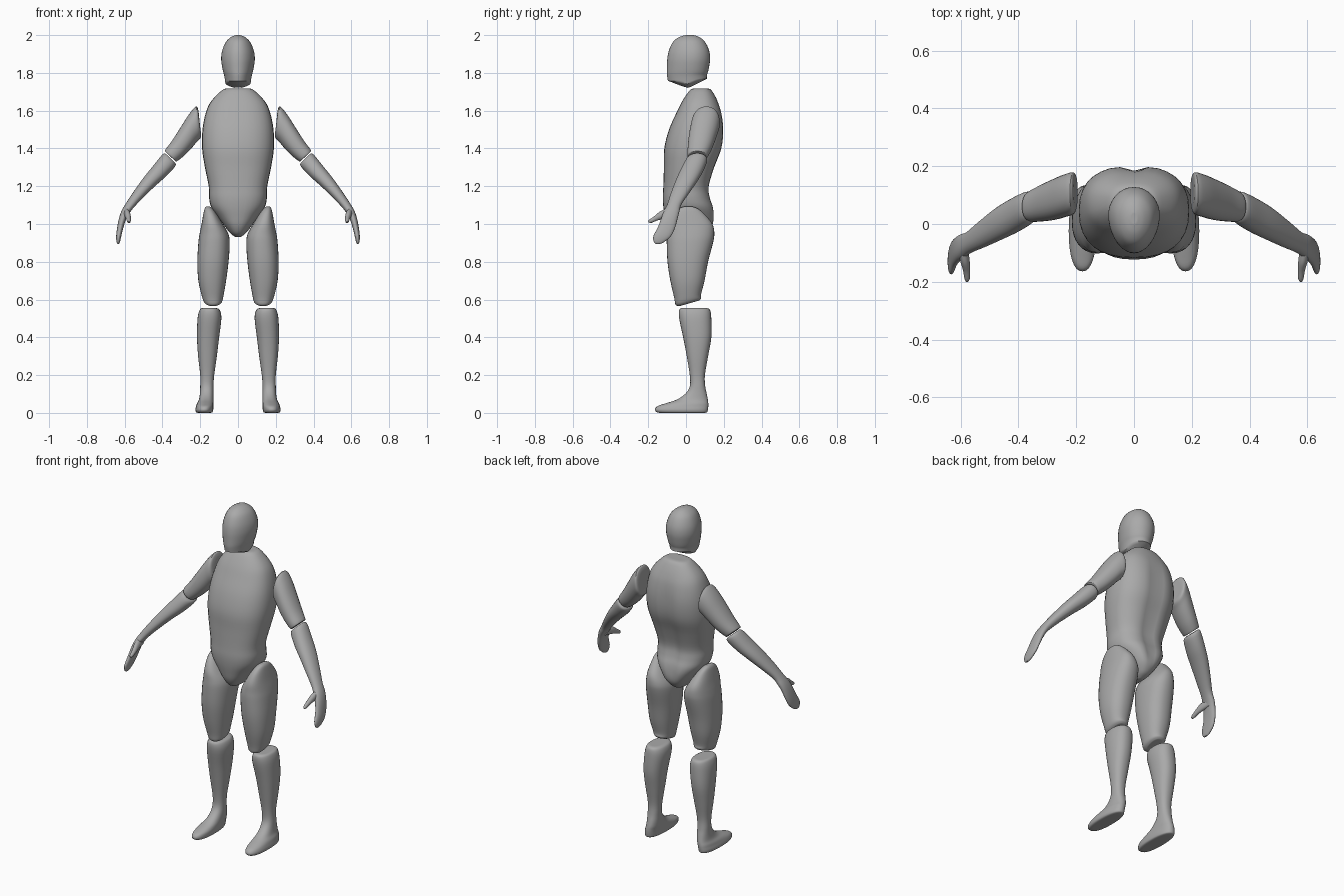
import bpy, bmesh, math
from mathutils import Vector

grey = bpy.data.materials.new("mannequin_grey")
grey.diffuse_color = (0.40, 0.40, 0.40, 1)
SEG, SUB = 32, 4


def ring_frame(r):
    """Ring = x1, z1, x2, z2 (both side ends), y front, y back, optional tilt."""
    x1, z1, x2, z2, yf, yb = r[:6]
    tilt = r[6] if len(r) > 6 else 0
    c = Vector(((x1 + x2) / 2, (yf + yb) / 2, (z1 + z2) / 2))
    u = Vector(((x2 - x1) / 2, 0, (z2 - z1) / 2))
    v = Vector((0, (yb - yf) / 2, tilt))
    return c, u, v


def spline(p0, p1, p2, p3, t):
    return 0.5 * (2 * p1 + (p2 - p0) * t + (2 * p0 - 5 * p1 + 4 * p2 - p3) * t * t
                  + (3 * p1 - p0 - 3 * p2 + p3) * t ** 3)


def loft(name, rings, power=2.2, mirror=False, deform=None, angle=50):
    """Smooth skin through the rings, closed at both ends."""
    f = [ring_frame(r) for r in rings]
    n = len(f)
    frames = []
    for i in range(n - 1):
        q = [f[max(i - 1, 0)], f[i], f[i + 1], f[min(i + 2, n - 1)]]
        for s in range(SUB):
            frames.append([spline(*[k[j] for k in q], s / SUB) for j in range(3)])
    frames.append(f[-1])
    # end caps shrink towards the middle
    caps = (0.3, 0.6, 0.85)
    head = [(f[0][0], f[0][1] * k, f[0][2] * k) for k in caps]
    tail = [(f[-1][0], f[-1][1] * k, f[-1][2] * k) for k in reversed(caps)]
    bm = bmesh.new()
    loops = []
    for c, u, v in head + frames + tail:
        loop = []
        for k in range(SEG):
            a = 2 * math.pi * k / SEG
            ca, sa = math.cos(a), math.sin(a)
            p = (c + u * math.copysign(abs(ca) ** (2 / power), ca)
                 + v * math.copysign(abs(sa) ** (2 / power), sa))
            loop.append(bm.verts.new(deform(p) if deform else p))
        loops.append(loop)
    for a, b in zip(loops, loops[1:]):
        for k in range(SEG):
            m = (k + 1) % SEG
            bm.faces.new((a[k], a[m], b[m], b[k]))
    bm.faces.new(loops[0])
    bm.faces.new(loops[-1])
    bmesh.ops.recalc_face_normals(bm, faces=bm.faces)
    me = bpy.data.meshes.new(name)
    bm.to_mesh(me)
    bm.free()
    me.materials.append(grey)
    ob = bpy.data.objects.new(name, me)
    bpy.context.collection.objects.link(ob)
    if mirror:
        ob.modifiers.new("mirror", 'MIRROR').use_mirror_merge = False
    bpy.ops.object.select_all(action='DESELECT')
    ob.select_set(True)
    bpy.context.view_layer.objects.active = ob
    bpy.ops.object.shade_smooth_by_angle(angle=math.radians(angle))
    return ob


def level(z, half, yf, yb):
    """Horizontal ring centred on x = 0."""
    return (-half, z, half, z, yf, yb)


def flat(z, x1, x2, yf, yb, tilt=0):
    """Horizontal ring away from the centre."""
    return (x1, z, x2, z, yf, yb, tilt)


# Torso, with a spine groove down the back
def spine(p):
    fade = max(0, min(1, (1.66 - p.z) / 0.15, (p.z - 0.95) / 0.1))
    if p.y > 0.04:
        p.y -= 0.018 * fade * math.exp(-(p.x / 0.035) ** 2)
    return p


loft("torso", [
    level(1.718, 0.055, 0.045, 0.11), level(1.708, 0.085, 0.02, 0.135),
    level(1.65, 0.142, -0.02, 0.168), level(1.59, 0.17, -0.05, 0.19),
    level(1.50, 0.188, -0.09, 0.202), level(1.40, 0.19, -0.115, 0.192),
    level(1.30, 0.175, -0.117, 0.155), level(1.20, 0.155, -0.12, 0.127),
    level(1.14, 0.153, -0.123, 0.133), level(1.09, 0.142, -0.12, 0.15),
    level(1.04, 0.108, -0.112, 0.157), level(0.99, 0.072, -0.10, 0.145),
    level(0.95, 0.04, -0.075, 0.105), level(0.932, 0.015, -0.04, 0.06),
], power=2.4, deform=spine)


# Head: narrower face, underside dipping to a jaw ridge
def jaw(p):
    if p.y < 0.05:
        p.x *= 1 - 1.2 * (0.05 - p.y)
    if p.z < 1.80:
        low = 1.718 + (0.5 * (p.y - 0.01) if p.y > 0.01 else 0.38 * (0.01 - p.y))
        low = min(low + 5 * p.x * p.x, 1.775)
        p.z = low + (p.z - 1.72) / 0.08 * (1.80 - low)
    return p


loft("head", [
    level(2.0, 0.012, 0.0, 0.04), level(1.99, 0.038, -0.035, 0.07),
    level(1.965, 0.066, -0.068, 0.10), level(1.92, 0.086, -0.09, 0.122),
    level(1.875, 0.092, -0.099, 0.128), level(1.83, 0.087, -0.101, 0.122),
    level(1.78, 0.077, -0.101, 0.112), level(1.72, 0.070, -0.096, 0.11),
], power=2.1, deform=jaw)

# Thighs
loft("thigh", [
    flat(1.092, 0.148, 0.168, -0.01, 0.035), flat(1.08, 0.132, 0.177, -0.04, 0.065),
    flat(1.05, 0.11, 0.184, -0.07, 0.10), flat(1.0, 0.08, 0.193, -0.094, 0.14),
    flat(0.95, 0.052, 0.203, -0.10, 0.15), flat(0.90, 0.044, 0.21, -0.102, 0.143),
    flat(0.80, 0.05, 0.215, -0.098, 0.117), flat(0.70, 0.063, 0.21, -0.083, 0.098),
    flat(0.62, 0.077, 0.192, -0.063, 0.08, 0.008),
    flat(0.59, 0.085, 0.18, -0.055, 0.08, 0.017),
    flat(0.58, 0.10, 0.165, -0.035, 0.07, 0.015),
], power=2.3, mirror=True)

# Shins running down into the feet
loft("shin_and_foot", [
    flat(0.555, 0.115, 0.19, -0.02, 0.11), flat(0.545, 0.097, 0.203, -0.036, 0.127),
    flat(0.50, 0.088, 0.214, -0.036, 0.134), flat(0.40, 0.10, 0.217, -0.015, 0.134),
    flat(0.30, 0.112, 0.211, 0.004, 0.117), flat(0.20, 0.126, 0.20, 0.02, 0.10),
    flat(0.14, 0.13, 0.20, 0.02, 0.102), flat(0.10, 0.13, 0.202, -0.005, 0.11),
    flat(0.07, 0.13, 0.207, -0.05, 0.116), flat(0.05, 0.13, 0.217, -0.11, 0.118),
    flat(0.035, 0.13, 0.222, -0.152, 0.118), flat(0.017, 0.131, 0.226, -0.164, 0.116),
    flat(0.004, 0.135, 0.222, -0.155, 0.112), flat(0.0, 0.145, 0.212, -0.14, 0.10),
], power=2.3, mirror=True)

# Upper arms: each ring runs from the outer edge to the inner edge
loft("upper_arm", [
    (0.209, 1.60, 0.198, 1.49, 0.07, 0.15), (0.222, 1.622, 0.196, 1.46, 0.036, 0.178),
    (0.26, 1.58, 0.218, 1.435, 0.024, 0.172), (0.305, 1.51, 0.25, 1.397, 0.014, 0.155),
    (0.35, 1.44, 0.287, 1.36, 0.009, 0.135), (0.385, 1.393, 0.322, 1.333, 0.008, 0.115),
    (0.386, 1.384, 0.33, 1.331, 0.016, 0.108),
], power=2.2, mirror=True)

# Forearms tapering to the wrist, then a mitten-like hand
loft("forearm_and_hand", [
    (0.386, 1.375, 0.336, 1.328, 0.016, 0.102), (0.403, 1.365, 0.331, 1.308, 0.0, 0.112),
    (0.45, 1.307, 0.378, 1.255, -0.03, 0.09), (0.50, 1.245, 0.432, 1.207, -0.055, 0.058),
    (0.55, 1.175, 0.492, 1.15, -0.08, 0.015), (0.593, 1.11, 0.545, 1.095, -0.10, -0.025),
    (0.616, 1.07, 0.573, 1.06, -0.118, -0.035), (0.63, 1.03, 0.592, 1.025, -0.132, -0.045),
    (0.64, 0.98, 0.607, 0.98, -0.15, -0.058), (0.645, 0.935, 0.618, 0.935, -0.173, -0.08),
    (0.643, 0.905, 0.625, 0.905, -0.17, -0.115), (0.638, 0.895, 0.63, 0.895, -0.16, -0.135),
], power=2.2, mirror=True)

# Thumbs pointing forward and down
loft("thumb", [
    flat(1.06, 0.575, 0.61, -0.095, -0.065, -0.025),
    flat(1.048, 0.569, 0.602, -0.135, -0.115, -0.02),
    flat(1.03, 0.567, 0.592, -0.167, -0.153, -0.012),
    flat(1.015, 0.568, 0.587, -0.193, -0.183, -0.009),
    flat(1.011, 0.574, 0.582, -0.201, -0.196, -0.004),
], power=2.0, mirror=True)
